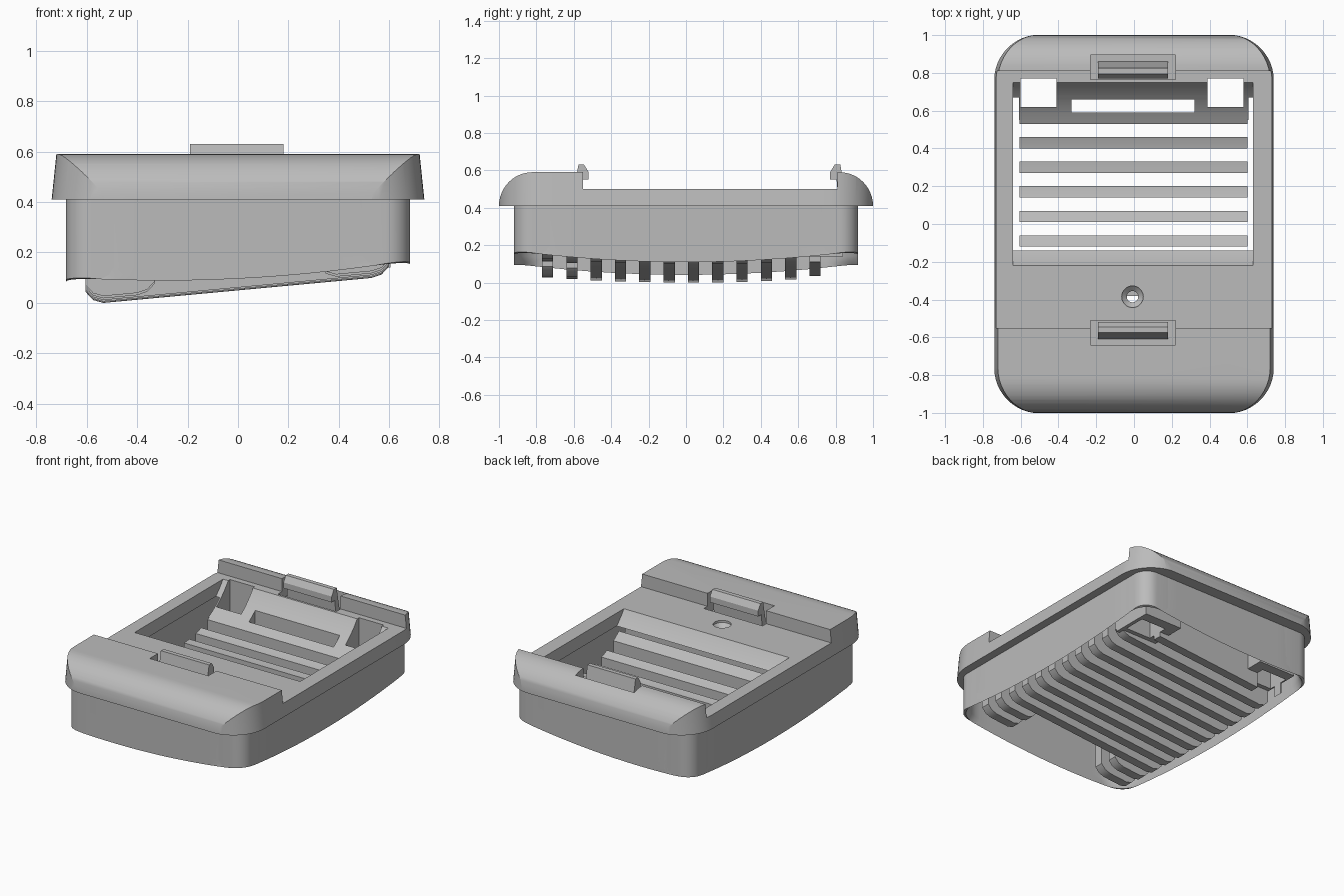
import bpy, math

if "Cube" in bpy.data.objects:
    bpy.data.objects.remove(bpy.data.objects["Cube"])

grey = bpy.data.materials.new("light grey plastic")
grey.diffuse_color = (0.5, 0.5, 0.5, 1)
grey.use_nodes = True
grey.node_tree.nodes["Principled BSDF"].inputs["Base Color"].default_value = grey.diffuse_color


def make(name, verts, faces):
    me = bpy.data.meshes.new(name)
    me.from_pydata(verts, [], faces)
    ob = bpy.data.objects.new(name, me)
    bpy.context.collection.objects.link(ob)
    me.materials.append(grey)
    select(ob)
    bpy.ops.object.mode_set(mode='EDIT')
    bpy.ops.mesh.select_all(action='SELECT')
    bpy.ops.mesh.normals_make_consistent(inside=False)
    bpy.ops.object.mode_set(mode='OBJECT')
    return ob


def select(ob):
    bpy.ops.object.select_all(action='DESELECT')
    ob.select_set(True)
    bpy.context.view_layer.objects.active = ob


def loft(name, loops, ring=False):
    """Skin equal-length loops; cap the ends, or close into a ring."""
    n, m = len(loops[0]), len(loops)
    verts = [p for lp in loops for p in lp]
    faces = []
    for k in range(m if ring else m - 1):
        a, b = k * n, (k + 1) % m * n
        faces += [(a + i, a + (i + 1) % n, b + (i + 1) % n, b + i) for i in range(n)]
    if not ring:
        faces += [tuple(range(n)), tuple(range((m - 1) * n, m * n))]
    return make(name, verts, faces)


def prism_x(name, pts, x0, x1):
    return loft(name, [[(x, y, z) for y, z in pts] for x in (x0, x1)])


def box(name, x0, x1, y0, y1, z0, z1):
    return prism_x(name, [(y0, z0), (y1, z0), (y1, z1), (y0, z1)], x0, x1)


def boolean(ob, cutter, op='DIFFERENCE'):
    select(ob)
    mod = ob.modifiers.new("cut", 'BOOLEAN')
    mod.operation, mod.object, mod.solver = op, cutter, 'EXACT'
    bpy.ops.object.modifier_apply(modifier=mod.name)


def join(name, obs):
    bpy.ops.object.select_all(action='DESELECT')
    for o in obs:
        o.select_set(True)
    bpy.context.view_layer.objects.active = obs[0]
    bpy.ops.object.join()
    obs[0].name = name
    return obs[0]


def rounded(hx, hy, r, nc=8, ns=12):
    """Plan outline of a rounded rectangle with subdivided straight sides."""
    corners = []
    for q, (sx, sy) in enumerate([(1, 1), (-1, 1), (-1, -1), (1, -1)]):
        corners.append([(sx * (hx - r) + r * math.cos((q + i / nc) * math.pi / 2),
                         sy * (hy - r) + r * math.sin((q + i / nc) * math.pi / 2))
                        for i in range(nc + 1)])
    pts = []
    for q in range(4):
        pts += corners[q]
        (ax, ay), (bx, by) = corners[q][-1], corners[(q + 1) % 4][0]
        pts += [(ax + (bx - ax) * i / ns, ay + (by - ay) * i / ns) for i in range(1, ns)]
    return pts


# cutters: curved pocket, corner holes, clip recesses, countersunk screw hole
pocket = prism_x("pocket_cutter", [(0.265 + 0.595 * math.cos(t * math.pi / 48),
                                    0.845 + 0.595 * math.sin(t * math.pi / 48))
                                   for t in range(96)], -0.64, 0.63)
holes = [box("hole_cutter", x0, x0 + 0.19, 0.62, 0.77, -0.1, 0.7) for x0 in (-0.6, 0.39)]
recesses = [box("recess_cutter", -0.23, 0.22, y0, y0 + 0.13, 0.45, 0.7) for y0 in (-0.64, 0.765)]
screw = loft("screw_cutter", [[(-0.008 + r * math.cos(i * math.pi / 16),
                                -0.385 + r * math.sin(i * math.pi / 16), z) for i in range(32)]
                              for r, z in ((0.03, 0.3), (0.03, 0.46), (0.057, 0.485), (0.057, 0.7))])

# top frame: side profile with rounded ends, trimmed to a tapered rounded plan
arc = [(0.18 * math.cos(i * math.pi / 24), 0.18 * math.sin(i * math.pi / 24)) for i in range(13)]
profile = [(0.82 + c, 0.41 + s) for c, s in arc[:-1]] + [(0.81, 0.59), (0.81, 0.5), (-0.55, 0.5),
           (-0.55, 0.59)] + [(-0.82 - c, 0.41 + s) for c, s in reversed(arc)]
frame = prism_x("top_frame", profile, -0.8, 0.8)
plan = loft("plan_trim", [[(x, y, z) for x, y in rounded(hx, 1.002, 0.24, 12)]
                          for hx, z in ((0.745, 0.36), (0.718, 0.62))])
boolean(frame, plan, 'INTERSECT')
for c in [pocket, screw] + holes + recesses:
    boolean(frame, c)


# lower wall ring, its bottom edge sloping across and curving along the body
def edge_z(x, y):
    return 0.125 + 0.05 * x + 0.06 * (y / 0.92) ** 2 * (0.35 + 0.65 * (x / 0.68) ** 2)


loops = []
for inset, drop in ((0, None), (0, 0), (0.02, 0.03), (0.05, 0.05), (0.09, 0.048), (0.09, None)):
    loops.append([(x, y, 0.413 if drop is None else edge_z(x, y) - drop)
                  for x, y in rounded(0.683, 0.92, 0.19 - inset)])
wall = loft("lower_wall", loops, ring=True)


# slats under the pocket; the front two are interrupted in the middle
def slat(y, x0, x1):
    low = lambda x: 0.093 * (x + 0.53) + 0.05 * y * y
    w = x1 - x0
    pts = [(x0, 0.418), (x0, low(x0) + 0.05), (x0 + 0.03, low(x0 + 0.03) + 0.015)]
    pts += [(x0 + 0.07 + (w - 0.14) * i / 4, low(x0 + 0.07 + (w - 0.14) * i / 4)) for i in range(5)]
    pts += [(x1 - 0.03, low(x1 - 0.03) + 0.01), (x1, low(x1) + 0.04), (x1, 0.418)]
    return loft("slat", [[(x, yy, z) for x, z in pts] for yy in (y - 0.03, y + 0.03)])


slats = []
for k in range(12):
    y = -0.74 + 0.13 * k
    spans = [(-0.605, -0.33), (0.32, 0.6)] if k < 2 else [(-0.605, 0.6)]
    slats += [slat(y, *s) for s in spans]
slats = join("slats", slats)

# corner blocks around the square holes
blocks = join("corner_blocks", [box("block", x0, x1, 0.55, 0.84, 0.14, 0.417)
                                for x0, x1 in ((-0.61, -0.33), (0.32, 0.605))])
for ob in (wall, slats, blocks):
    for c in [pocket] + holes:
        boolean(ob, c)

# snap clips, mirrored about the middle of the top recess
hook = [(-0.612, 0.44), (-0.565, 0.44), (-0.555, 0.55), (-0.52, 0.55), (-0.52, 0.59),
        (-0.545, 0.63), (-0.575, 0.63), (-0.582, 0.59)]
prism_x("front_clip", hook, -0.19, 0.18)
prism_x("back_clip", [(0.25 - y, z) for y, z in hook], -0.19, 0.18)

for c in [pocket, screw, plan] + holes + recesses:
    bpy.data.objects.remove(c)
for ob in list(bpy.context.scene.objects):
    select(ob)
    bpy.ops.object.shade_smooth_by_angle(angle=math.radians(30))
